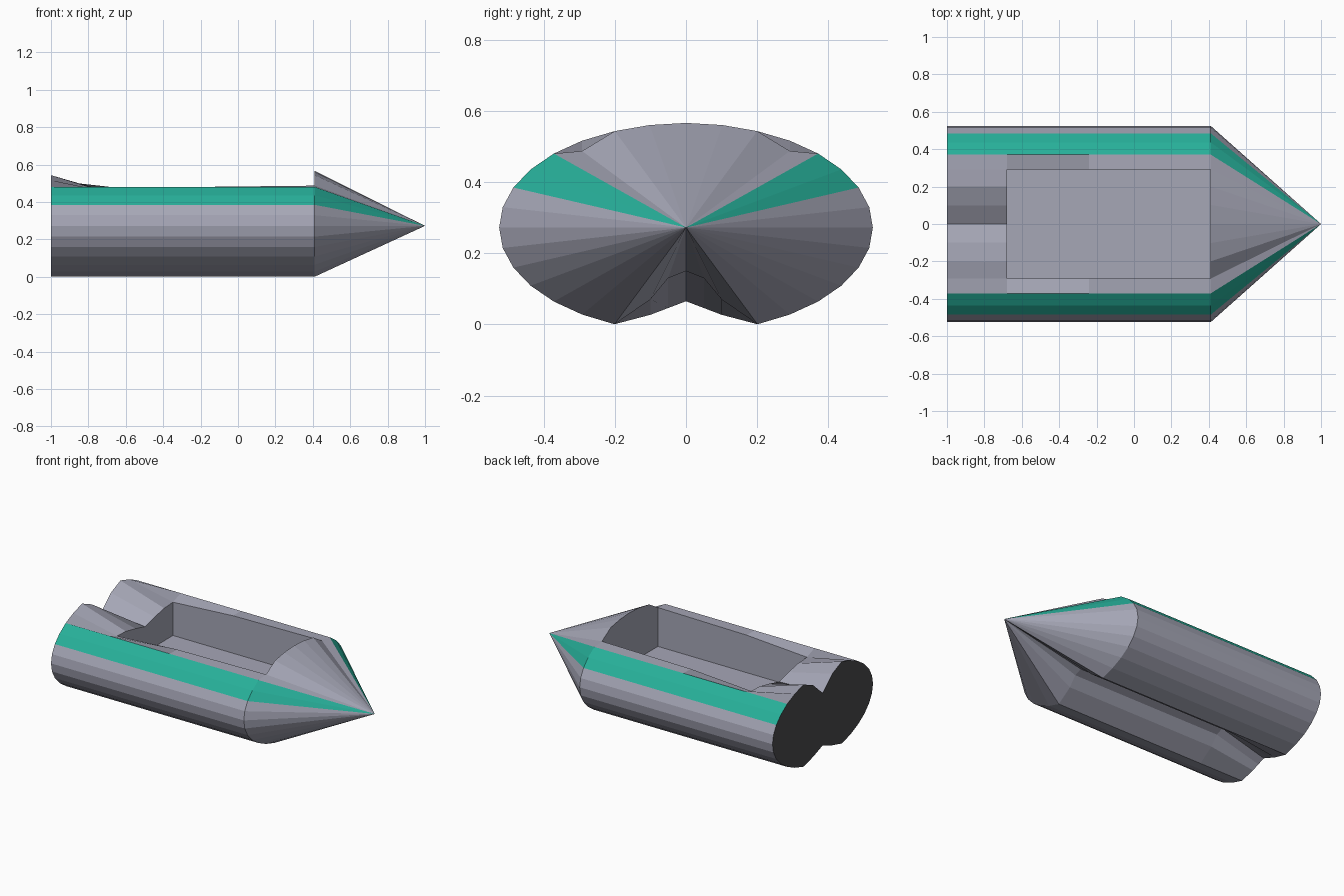
import bpy, bmesh, math

cube = bpy.data.objects.get("Cube")
if cube:
    bpy.data.objects.remove(cube)


def material(name, rgb):
    m = bpy.data.materials.new(name)
    m.use_nodes = True
    m.diffuse_color = (*rgb, 1)
    m.node_tree.nodes["Principled BSDF"].inputs["Base Color"].default_value = (*rgb, 1)
    return m


GREY, TEAL, BLACK = range(3)
MATERIALS = [material("hull grey", (0.38, 0.385, 0.47)),
             material("stripe teal", (0.02, 0.43, 0.32)),
             material("end black", (0.07, 0.07, 0.075))]

MID_Z, HALF_WIDTH, HALF_HEIGHT = 0.272, 0.525, 0.294
FLOOR = 0.23

# Elliptical flank, from the upper shoulder down to the keel edge
flank = []
for k in range(4, -7, -1):
    a = math.radians(k * 11.25)
    flank.append((HALF_WIDTH * math.cos(a), MID_Z + HALF_HEIGHT * math.sin(a)))

# Lower channel between the two lobes
deep_channel = [(0.1, 0.07), (0.05, 0.13), (0, 0.15)]
shallow_channel = [(0.1, 0.027), (0.05, 0.046), (0, 0.065)]


def ring(x, top, channel):
    """Mirror a half section (top centre to bottom centre) into a closed ring."""
    half = top + flank + channel
    full = half + [(-y, z) for y, z in reversed(half[1:-1])]
    return [(x, y, z) for y, z in full]


def loft(name, rings, shoulder, start_cap=None, end_cap=None):
    """Skin rings from back to front; the two facets under the shoulder are teal."""
    bm = bmesh.new()
    rows = [[bm.verts.new(p) for p in r] for r in rings]
    n = len(rows[0])
    for a, b in zip(rows, rows[1:]):
        for i in range(n):
            j = (i + 1) % n
            f = bm.faces.new((a[i], b[i], b[j], a[j]))
            if min(i, n - 1 - i) in (shoulder, shoulder + 1):
                f.material_index = TEAL
    if start_cap is not None:
        bm.faces.new(rows[0]).material_index = start_cap
    if end_cap is not None:
        bm.faces.new(rows[-1][::-1]).material_index = end_cap
    bmesh.ops.remove_doubles(bm, verts=bm.verts, dist=0.0001)
    mesh = bpy.data.meshes.new(name)
    bm.to_mesh(mesh)
    bm.free()
    for m in MATERIALS:
        mesh.materials.append(m)
    obj = bpy.data.objects.new(name, mesh)
    bpy.context.collection.objects.link(obj)
    return obj


# Tail: twin lobes with a notch, ramping down to the cargo bay
tail_end = [(0, 0.41), (0.1, 0.5), (0.2, 0.543), (0.292, 0.516)]
tail_front = [(0, 0.40), (0.1, 0.425), (0.2, 0.445), (0.292, 0.45)]
loft("tail", [ring(-1, tail_end, shallow_channel),
              ring(-0.68, tail_front, deep_channel)],
     len(tail_end), BLACK, GREY)


# Hull: open cargo bay with a flat floor and thin rims
def bay(rim_z):
    return [(0, FLOOR), (0.292, FLOOR), (0.292, rim_z)]


loft("hull", [ring(x, bay(z), deep_channel)
              for x, z in ((-0.68, 0.45), (-0.24, 0.478), (0.41, 0.487))],
     len(bay(0)))

# Nose: faceted cone that closes the front of the bay
nose_top = [(0, 0.566), (0.102, 0.56), (0.2, 0.543), (0.292, 0.487)]
base = ring(0.41, nose_top, deep_channel)
loft("nose", [base, [(1, 0, MID_Z)] * len(base)], len(nose_top), GREY)
